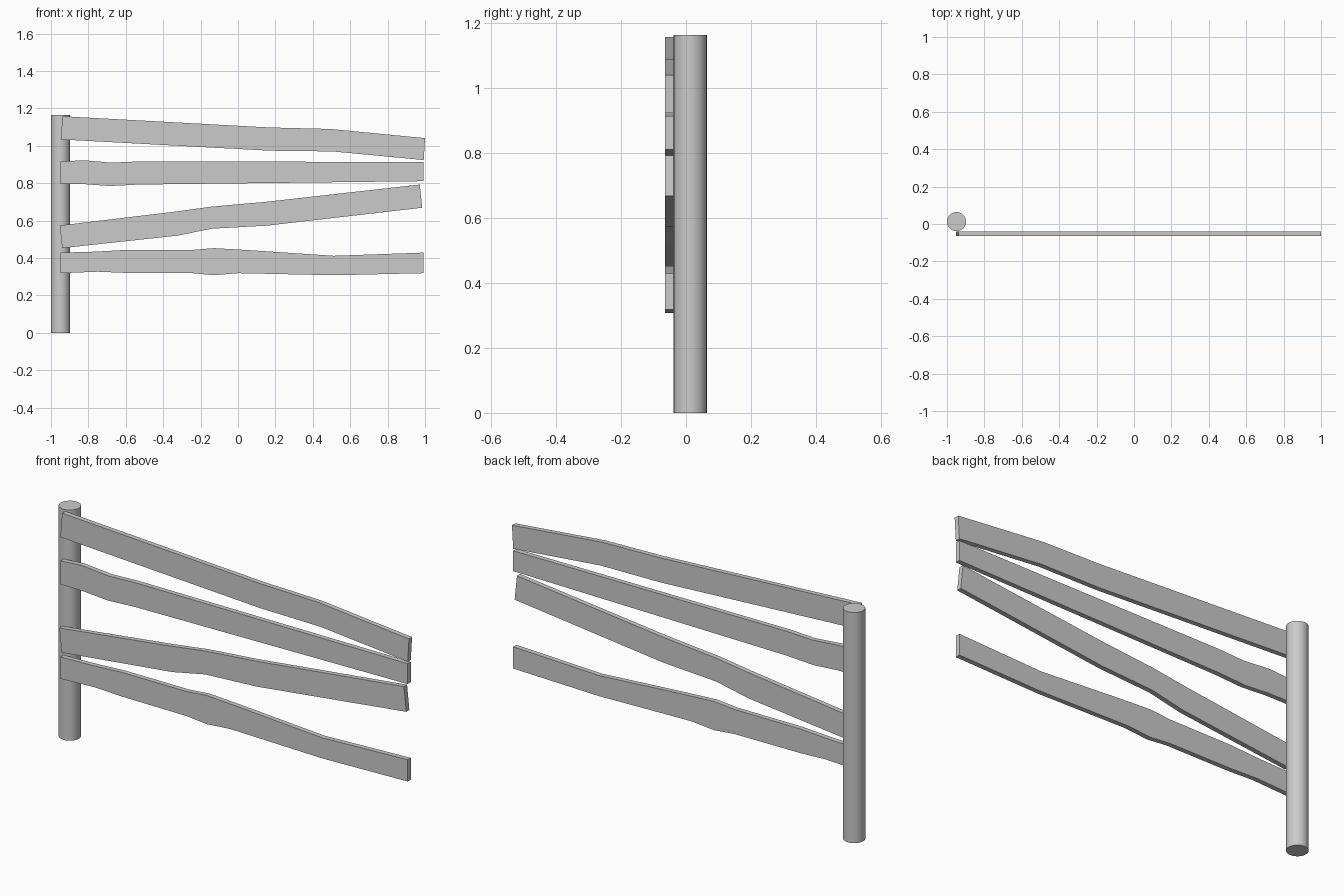
import bpy, bmesh

FRONT, BACK = -0.064, -0.039


def plank(name, top, bottom):
    """Board outlined by its top and bottom edges in XZ, extruded in depth."""
    bm = bmesh.new()
    outline = bottom + top[::-1]
    f = bm.faces.new([bm.verts.new((x, FRONT, z)) for x, z in outline])
    new = bmesh.ops.extrude_face_region(bm, geom=[f], use_keep_orig=True)["geom"]
    verts = [v for v in new if isinstance(v, bmesh.types.BMVert)]
    bmesh.ops.translate(bm, verts=verts, vec=(0, BACK - FRONT, 0))
    bmesh.ops.recalc_face_normals(bm, faces=bm.faces)
    mesh = bpy.data.meshes.new(name)
    bm.to_mesh(mesh)
    bm.free()
    bpy.context.collection.objects.link(bpy.data.objects.new(name, mesh))


# Round post
bpy.ops.mesh.primitive_cylinder_add(vertices=32, radius=0.051, depth=1.165,
                                    location=(-0.949, 0.013, 0.5825))
bpy.context.object.name = "post"
bpy.ops.object.shade_smooth_by_angle()

# Warped boards, from top to bottom
plank("top_plank",
      [(-0.938, 1.158), (0.17, 1.098), (0.495, 1.09), (1.0, 1.041)],
      [(-0.948, 1.034), (0.17, 0.974), (0.505, 0.97), (0.993, 0.924)])
plank("upper_plank",
      [(-0.948, 0.915), (-0.83, 0.923), (-0.675, 0.91), (-0.54, 0.916), (0.993, 0.914)],
      [(-0.948, 0.796), (-0.82, 0.795), (-0.685, 0.785), (-0.53, 0.793), (0.993, 0.811)])
plank("slanted_plank",
      [(-0.953, 0.574), (-0.338, 0.648), (-0.14, 0.675), (0.153, 0.701), (0.972, 0.793)],
      [(-0.94, 0.453), (-0.322, 0.52), (-0.14, 0.557), (0.153, 0.573), (0.985, 0.669)])
plank("bottom_plank",
      [(-0.948, 0.429), (-0.766, 0.434), (-0.606, 0.443), (-0.247, 0.443),
       (-0.13, 0.453), (0.063, 0.442), (0.512, 0.412), (0.993, 0.429)],
      [(-0.948, 0.319), (-0.75, 0.327), (-0.606, 0.321), (-0.242, 0.319),
       (-0.13, 0.308), (0.0, 0.319), (0.517, 0.308), (0.993, 0.319)])
